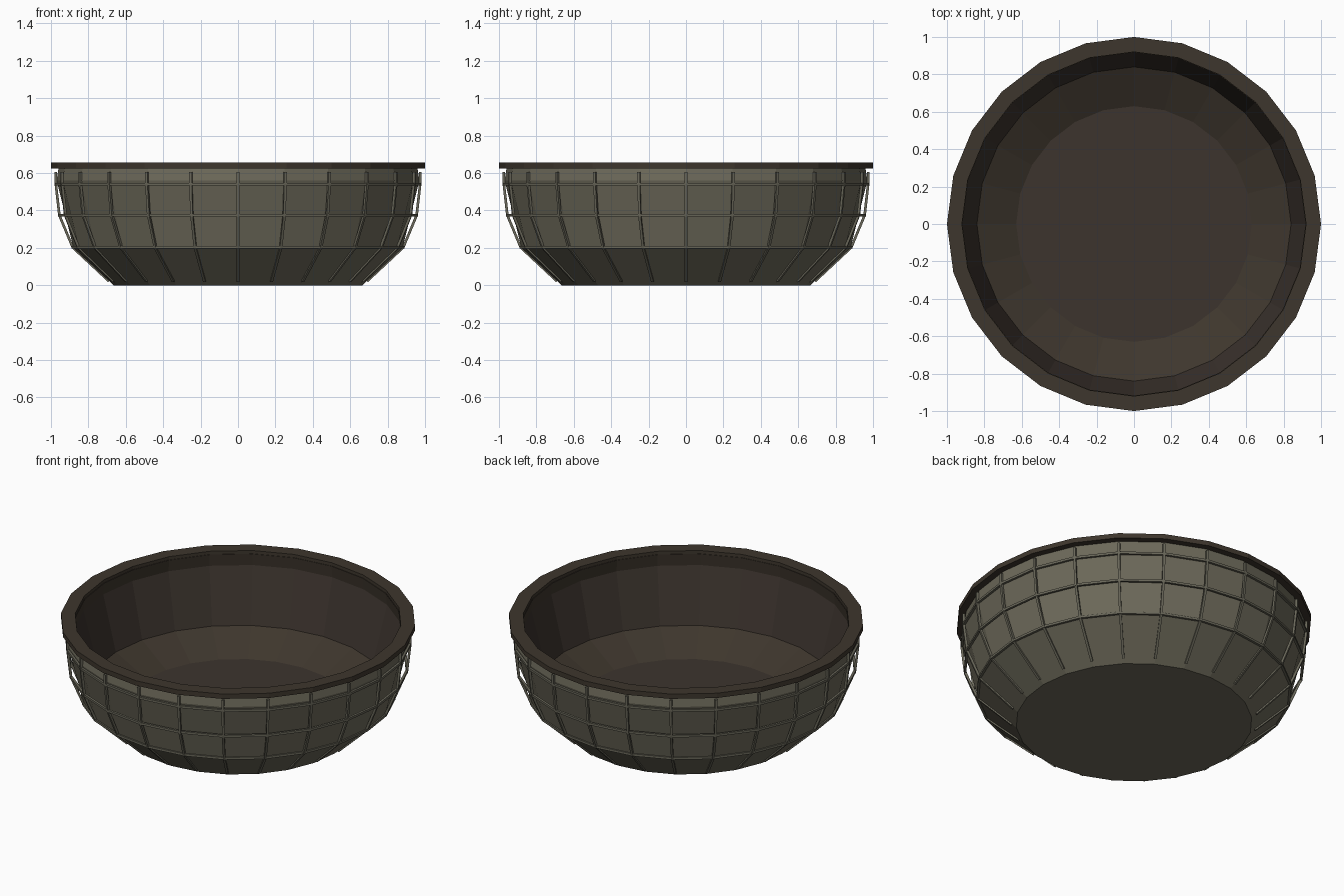
import bpy, bmesh, math
from mathutils import Vector

if "Cube" in bpy.data.objects:
    bpy.data.objects.remove(bpy.data.objects["Cube"])

SIDES = 24


def material(name, rgb):
    m = bpy.data.materials.new(name)
    m.diffuse_color = (*rgb, 1)
    m.use_nodes = True
    m.node_tree.nodes["Principled BSDF"].inputs["Base Color"].default_value = m.diffuse_color
    return m


olive = material("olive shell", (0.152, 0.142, 0.102))
reed = material("olive reed", (0.138, 0.132, 0.098))
brown = material("dark brown lining", (0.045, 0.034, 0.027))
rim_brown = material("rim brown", (0.048, 0.037, 0.026))


def point(r, z, a):
    return Vector((r * math.cos(a), r * math.sin(a), z))


def finish(bm, name, mat):
    me = bpy.data.meshes.new(name)
    bmesh.ops.recalc_face_normals(bm, faces=bm.faces)
    bm.to_mesh(me)
    bm.free()
    me.materials.append(mat)
    ob = bpy.data.objects.new(name, me)
    bpy.context.collection.objects.link(ob)
    return ob


def lathe(name, profile, mat, closed=False, caps=False):
    """Revolve an (r, z) profile with flat facets."""
    bm = bmesh.new()
    rings = [[bm.verts.new(point(r, z, math.tau * i / SIDES)) for i in range(SIDES)]
             for r, z in profile]
    pairs = list(zip(rings, rings[1:]))
    if closed:
        pairs.append((rings[-1], rings[0]))
    for lo, hi in pairs:
        for i in range(SIDES):
            j = (i + 1) % SIDES
            bm.faces.new((lo[i], lo[j], hi[j], hi[i]))
    if caps:
        bm.faces.new(rings[0])
        bm.faces.new(rings[-1])
    return finish(bm, name, mat)


# Thick-walled bowl: outside, top lip, inside and floor in one closed profile
bowl = lathe("bowl", [(0.665, 0), (0.88, 0.2), (0.97, 0.56), (0.958, 0.635),
                      (0.917, 0.635), (0.926, 0.562), (0.84, 0.227),
                      (0.63, 0.115)], olive, caps=True)
bowl.data.materials.append(brown)
bowl.data.materials.append(rim_brown)
band_material = [0, 0, 0, 2, 2, 1, 2, 0, 1]  # bands, then base and floor caps
for k, f in enumerate(bowl.data.polygons):
    band = k // SIDES if k < 7 * SIDES else k - 6 * SIDES - SIDES + 7
    f.material_index = band_material[band]

# Flat rim ring
lathe("rim", [(0.92, 0.625), (1.0, 0.625), (1.0, 0.655), (0.92, 0.655)],
      rim_brown, closed=True)

# Horizontal hoops woven around the wall
for n, (r, z) in enumerate([(0.884, 0.203), (0.955, 0.374), (0.973, 0.541)]):
    lathe("hoop_%d" % (n + 1), [(r - 0.007, z - 0.007), (r + 0.007, z - 0.007),
                                (r + 0.007, z + 0.007), (r - 0.007, z + 0.007)],
          reed, closed=True)

# Upright ribs at each corner, bowed out from the wall
path = [(0.69, 0.022), (0.884, 0.203), (0.955, 0.374), (0.974, 0.541), (0.974, 0.605)]
w = 0.007
bm = bmesh.new()
for i in range(SIDES):
    a = math.tau * i / SIDES
    side = Vector((-math.sin(a), math.cos(a), 0))
    loops = []
    for k, (r, z) in enumerate(path):
        p, q = path[max(k - 1, 0)], path[min(k + 1, len(path) - 1)]
        t = (point(*q, a) - point(*p, a)).normalized()
        out = side.cross(t)
        c = point(r, z, a)
        loops.append([bm.verts.new(c + side * w * s + out * w * o)
                      for s, o in ((-1, -1), (1, -1), (1, 1), (-1, 1))])
    for lo, hi in zip(loops, loops[1:]):
        for s in range(4):
            e = (s + 1) % 4
            bm.faces.new((lo[s], lo[e], hi[e], hi[s]))
    bm.faces.new(loops[0])
    bm.faces.new(loops[-1])
finish(bm, "upright_ribs", reed)
